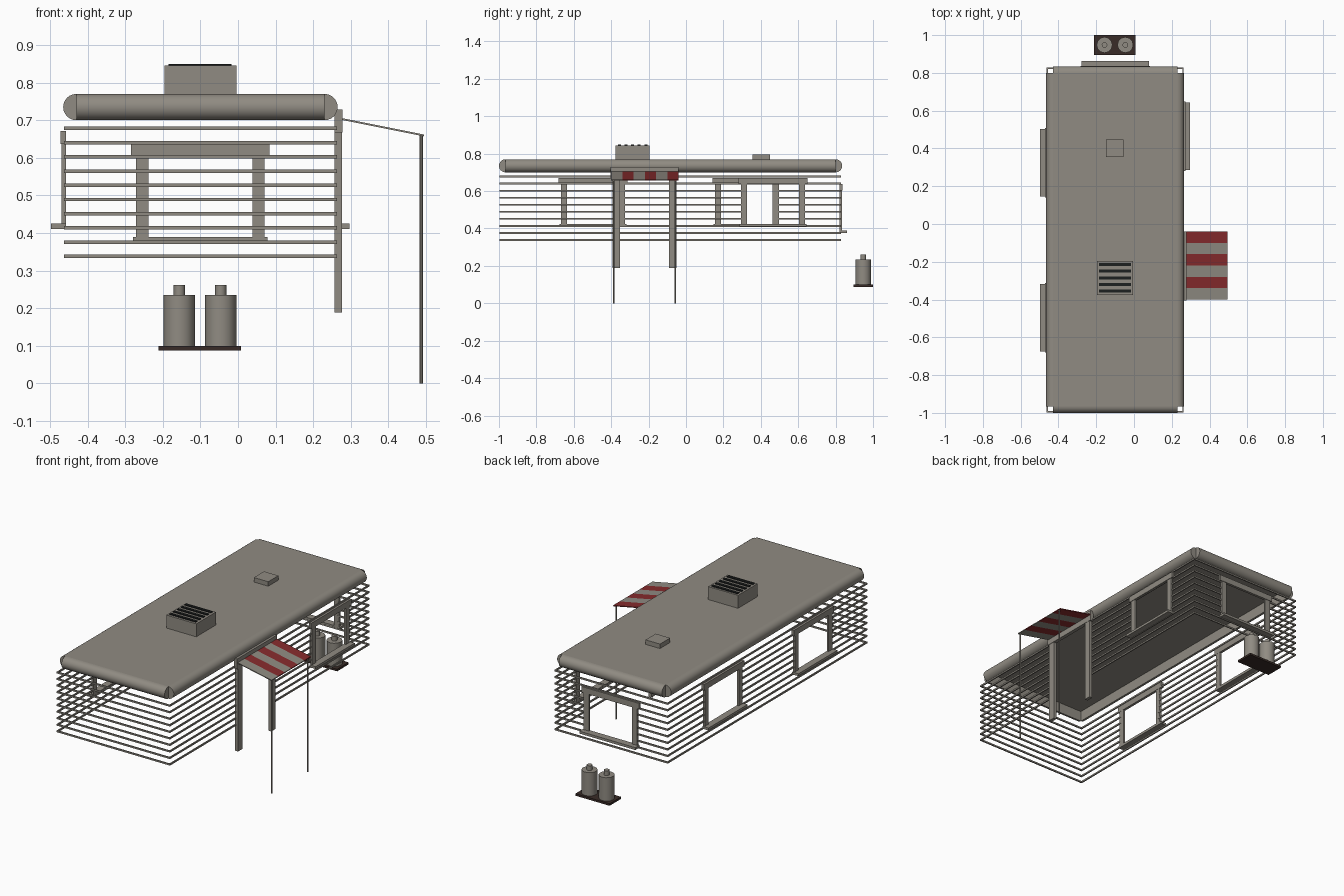
import bpy, bmesh, math
from mathutils import Vector

cube = bpy.data.objects.get("Cube")
if cube:
    bpy.data.objects.remove(cube, do_unlink=True)


def material(name, rgb):
    m = bpy.data.materials.new(name)
    m.use_nodes = True
    m.diffuse_color = (*rgb, 1)
    m.node_tree.nodes["Principled BSDF"].inputs["Base Color"].default_value = (*rgb, 1)
    return m


GREY = material("warm grey", (0.28, 0.26, 0.225))
RED = material("awning red", (0.24, 0.024, 0.026))
DARK = material("vent dark", (0.012, 0.014, 0.014))
BROWN = material("dark brown", (0.04, 0.024, 0.02))


def finish(name, bm, mat, smooth=False):
    bmesh.ops.recalc_face_normals(bm, faces=bm.faces)
    me = bpy.data.meshes.new(name)
    bm.to_mesh(me)
    bm.free()
    ob = bpy.data.objects.new(name, me)
    me.materials.append(mat)
    bpy.context.collection.objects.link(ob)
    if smooth:
        bpy.ops.object.select_all(action='DESELECT')
        ob.select_set(True)
        bpy.context.view_layer.objects.active = ob
        bpy.ops.object.shade_smooth_by_angle(angle=math.radians(40))
    return ob


def add_box(bm, x, y, z):
    """Add a box given as three (low, high) ranges."""
    verts = bmesh.ops.create_cube(bm, size=1)["verts"]
    for v in verts:
        v.co = Vector([r[0] if c < 0 else r[1] for c, r in zip(v.co, (x, y, z))])


def box(name, x, y, z, mat=GREY):
    bm = bmesh.new()
    add_box(bm, x, y, z)
    return finish(name, bm, mat)


def cylinder(name, x, y, z, r, sides=12, mat=GREY):
    bm = bmesh.new()
    res = bmesh.ops.create_cone(bm, cap_ends=True, segments=sides, radius1=r,
                                radius2=r, depth=z[1] - z[0])
    bmesh.ops.translate(bm, verts=res["verts"], vec=(x, y, sum(z) / 2))
    return finish(name, bm, mat, True)


# Roof: thin top plate with half-round rims and open corners
X0, X1, Y0, Y1 = -0.43, 0.23, -0.965, 0.8
R, ZR = 0.035, 0.735
box("roof_plate", (X0, X1), (Y0, Y1), (0.76, 0.77))


def rim(name, start, end, out):
    bm = bmesh.new()
    ring = []
    for i in range(13):
        a = math.pi * (i / 12 - 0.5)
        p = Vector((*start, ZR)) + Vector((*out, 0)) * R * math.cos(a)
        ring.append(bm.verts.new(p + Vector((0, 0, R * math.sin(a)))))
    face = bm.faces.new(ring)
    ext = bmesh.ops.extrude_face_region(bm, geom=[face], use_keep_orig=True)
    moved = [g for g in ext["geom"] if isinstance(g, bmesh.types.BMVert)]
    bmesh.ops.translate(bm, verts=moved, vec=(end[0] - start[0], end[1] - start[1], 0))
    finish(name, bm, GREY, True)


rim("front_roof_rim", (X0, Y0), (X1, Y0), (0, -1))
rim("back_roof_rim", (X0, Y1), (X1, Y1), (0, 1))
rim("right_roof_rim", (X0, Y0), (X0, Y1), (-1, 0))
rim("left_roof_rim", (X1, Y0), (X1, Y1), (1, 0))

# Wall slats, interrupted at the windows and the door
WX, WY = (-0.463, 0.263), (-0.998, 0.828)
T, H = 0.007, 0.0045
SIDE_Z, BACK_Z, DOOR_Z = (0.425, 0.637), (0.39, 0.604), (0.19, 0.7)
HALF = 0.155


def slats(name, span, wall, along_x, openings):
    bm = bmesh.new()
    for i in range(10):
        z = 0.338 + i * 0.0378
        cuts = sorted((c - h, c + h) for c, h, zr in openings if zr[0] < z < zr[1])
        edges = [span[0]] + [e for c in cuts for e in c] + [span[1]]
        for a, b in zip(edges[::2], edges[1::2]):
            x, y = ((a, b), wall) if along_x else (wall, (a, b))
            add_box(bm, x, y, (z - H, z + H))
    finish(name, bm, GREY)


RIGHT_WINDOWS, LEFT_WINDOW, BACK_WINDOW, DOOR = (0.325, -0.497), 0.465, -0.1, -0.222
slats("front_slats", WX, (WY[0], WY[0] + T), True, [])
slats("back_slats", WX, (WY[1] - T, WY[1]), True, [(BACK_WINDOW, HALF, BACK_Z)])
slats("right_slats", WY, (WX[0], WX[0] + T), False,
      [(c, HALF, SIDE_Z) for c in RIGHT_WINDOWS])
slats("left_slats", WY, (WX[1] - T, WX[1]), False,
      [(LEFT_WINDOW, HALF, SIDE_Z), (DOOR, 0.15, DOOR_Z)])


# Window frames: header, two posts and a projecting sill
def window(name, c, wall, sign, along_x, zr):
    def part(label, a, b, d0, d1, z):
        depth = tuple(sorted((wall + sign * d0, wall + sign * d1)))
        run = (c + a, c + b)
        x, y = (run, depth) if along_x else (depth, run)
        box(name + label, x, y, z)

    z0, z1 = zr
    part("_header", -0.184, 0.184, -0.006, 0.009, (z1, z1 + 0.034))
    part("_post_a", -0.171, -0.138, -0.006, 0.006, zr)
    part("_post_b", 0.138, 0.171, -0.006, 0.006, zr)
    part("_sill", -0.179, 0.179, -0.006, 0.034, (z0 - 0.014, z0))


for i, c in enumerate(RIGHT_WINDOWS):
    window("right_window_%d" % (i + 1), c, WX[0], -1, False, SIDE_Z)
window("left_window", LEFT_WINDOW, WX[1], 1, False, SIDE_Z)
window("back_window", BACK_WINDOW, WY[1], 1, True, BACK_Z)

# Door frame
for label, s in (("front", -1), ("back", 1)):
    c = DOOR + s * 0.152
    box(label + "_door_post", (0.257, 0.276), (c - 0.02, c + 0.02), (0.188, 0.67))
    cylinder(label + "_awning_pole", 0.487, DOOR + s * 0.165, (0, 0.662), 0.0045, 8)
box("door_header", (0.257, 0.278), (DOOR - 0.182, DOOR + 0.182), (0.668, 0.728))

# Sloping awning in alternating stripes
for i in range(6):
    y = -0.4 + i * 0.06
    stripe = box("awning_stripe_%d" % (i + 1), (0.275, 0.495), (y, y + 0.06),
                 (0.701, 0.706), RED if i % 2 else GREY)
    for v in stripe.data.vertices:
        v.co.z -= (v.co.x - 0.275) * 0.2

# Roof vent with grille, and small hatch
box("vent_box", (-0.196, -0.004), (-0.376, -0.196), (0.77, 0.845))
for i in range(5):
    y = -0.355 + i * 0.035
    box("vent_bar_%d" % (i + 1), (-0.185, -0.017), (y - 0.008, y + 0.008),
        (0.845, 0.85), DARK)
box("roof_hatch", (-0.147, -0.055), (0.355, 0.448), (0.77, 0.796))

# Gas bottles on a tray
box("bottle_tray", (-0.211, 0.008), (0.895, 1.0), (0.088, 0.1), BROWN)
for label, x in (("right", -0.156), ("left", -0.046)):
    cylinder(label + "_gas_bottle", x, 0.948, (0.1, 0.235), 0.042)
    cylinder(label + "_bottle_valve", x, 0.948, (0.235, 0.262), 0.015)
